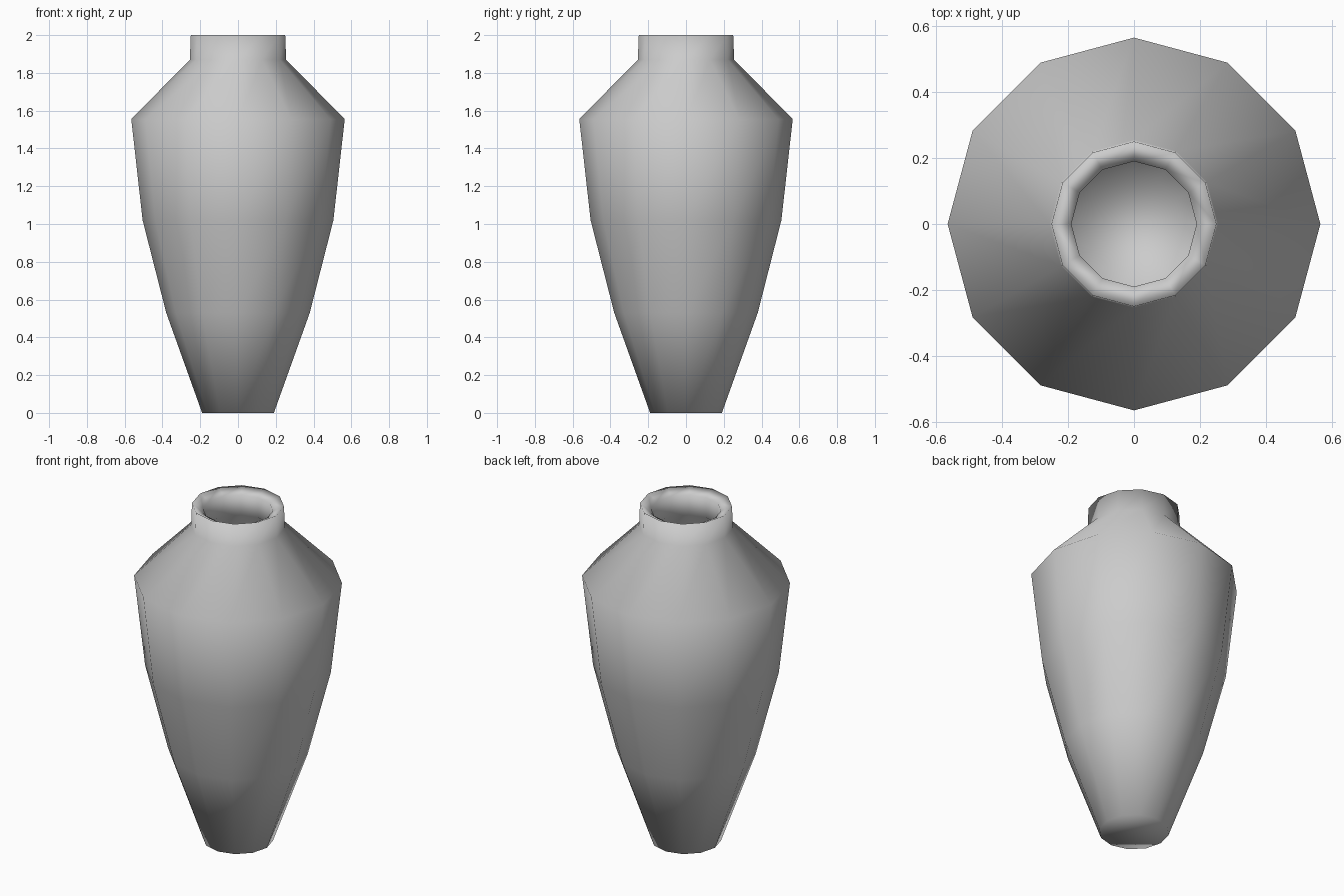
import bpy
import bmesh
from math import cos, sin, tau

SIDES = 12

cube = bpy.data.objects.get("Cube")
if cube:
    bpy.data.objects.remove(cube, do_unlink=True)

# Plain glazed clay
clay = bpy.data.materials.new("light_grey_clay")
clay.use_nodes = True
colour = (0.6, 0.6, 0.6, 1)
clay.diffuse_color = colour
clay.node_tree.nodes["Principled BSDF"].inputs["Base Color"].default_value = colour

# Radius and height, from the foot up the outside, over the lip and down the inside
outside = [(0.19, 0), (0.38, 0.53), (0.505, 1.02), (0.565, 1.555), (0.255, 1.87), (0.25, 2.0)]
inside = [(0.19, 1.97), (0.19, 1.85), (0.5, 1.53), (0.45, 1.02), (0.33, 0.55), (0.15, 0.06)]


def lathe(name, profile):
    """Turn a profile round the z axis and close both ends."""
    bm = bmesh.new()
    rings = [[bm.verts.new((r * cos(tau * i / SIDES), r * sin(tau * i / SIDES), z))
              for i in range(SIDES)] for r, z in profile]
    for low, high in zip(rings, rings[1:]):
        for i in range(SIDES):
            j = (i + 1) % SIDES
            bm.faces.new((low[i], low[j], high[j], high[i]))
    bm.faces.new(rings[0][::-1])
    bm.faces.new(rings[-1])
    for face in bm.faces:
        face.smooth = True
    mesh = bpy.data.meshes.new(name)
    bm.to_mesh(mesh)
    bm.free()
    mesh.materials.append(clay)
    obj = bpy.data.objects.new(name, mesh)
    bpy.context.collection.objects.link(obj)
    return obj


# Hollow vase with a thick lip
lathe("vase", outside + inside)
